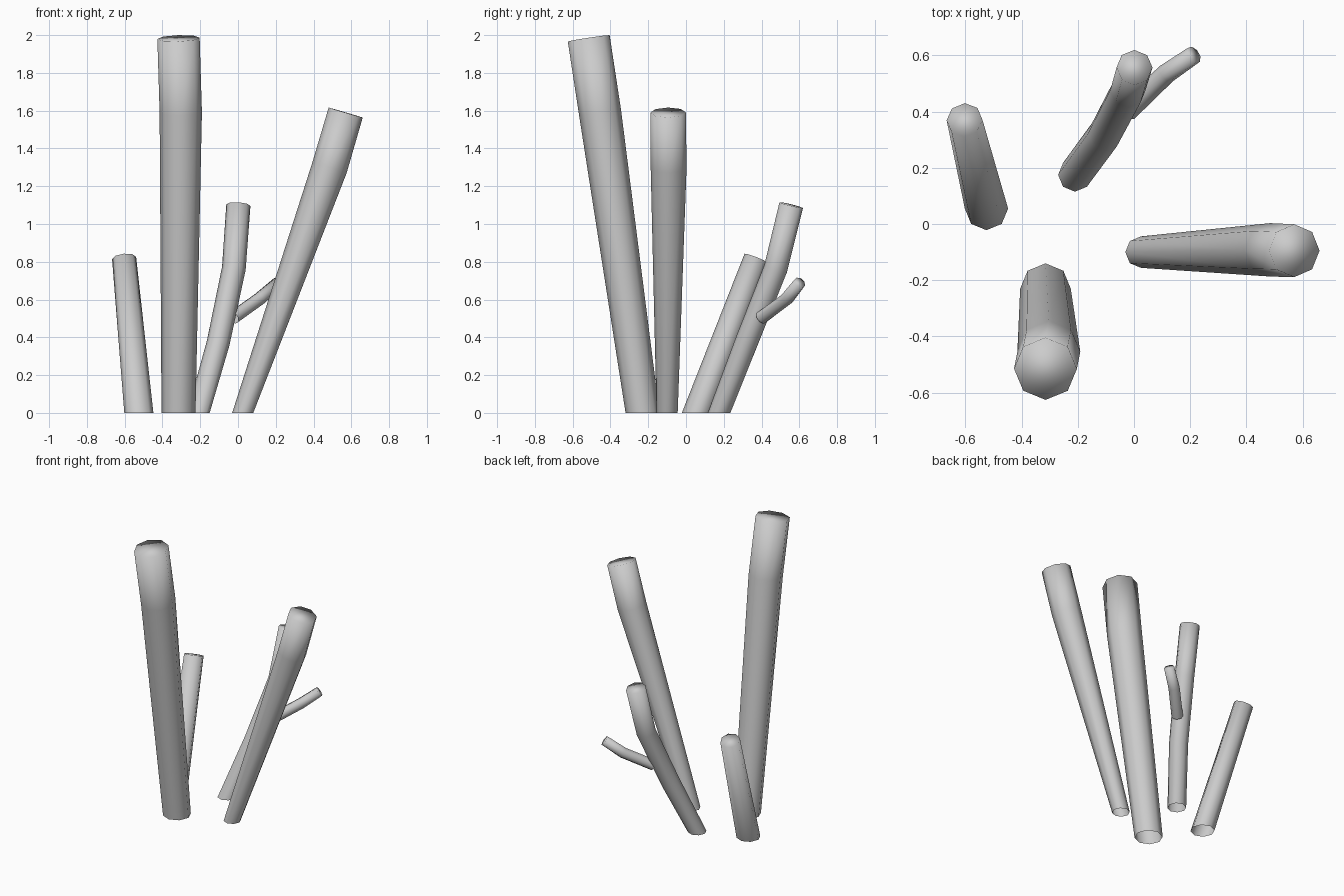
import bpy, bmesh
from math import cos, sin, pi
from mathutils import Vector

if "Cube" in bpy.data.objects:
    bpy.data.objects.remove(bpy.data.objects["Cube"])

SIDES = 8
UP = Vector((0, 0, 1))


def stem(name, path, grounded=True):
    """Smooth eight-sided tube through (x, y, z, radius) points, capped at the tip."""
    pts = [Vector(p[:3]) for p in path]
    bm = bmesh.new()
    rings = []
    for i, p in enumerate(pts):
        before = (p - pts[i - 1]).normalized() if i > 0 else Vector()
        after = (pts[i + 1] - p).normalized() if i < len(pts) - 1 else Vector()
        axis = UP if (i == 0 and grounded) else (before + after).normalized()
        turn = UP.rotation_difference(axis)
        r = path[i][3]
        rings.append([bm.verts.new(p + turn @ Vector((r * cos(2 * pi * k / SIDES),
                                                      r * sin(2 * pi * k / SIDES), 0)))
                      for k in range(SIDES)])
    for a, b in zip(rings, rings[1:]):
        for k in range(SIDES):
            n = (k + 1) % SIDES
            bm.faces.new((a[k], a[n], b[n], b[k]))
    bm.faces.new(rings[-1])
    for f in bm.faces:
        f.smooth = True
    mesh = bpy.data.meshes.new(name)
    bm.to_mesh(mesh)
    bm.free()
    obj = bpy.data.objects.new(name, mesh)
    bpy.context.collection.objects.link(obj)
    return obj


# Main stems
stem("tall_stem", [(-0.315, -0.23, 0, 0.09), (-0.303, -0.455, 1.59, 0.112),
                   (-0.315, -0.515, 1.983, 0.112)])
stem("leaning_stem", [(0.025, -0.10, 0, 0.056), (0.485, -0.092, 1.30, 0.095),
                      (0.57, -0.095, 1.59, 0.094)])
stem("short_stem", [(-0.525, 0.055, 0, 0.077), (-0.603, 0.37, 0.82, 0.064)])
stem("forked_stem", [(-0.21, 0.175, 0, 0.06), (-0.105, 0.318, 0.37, 0.061),
                     (-0.022, 0.475, 0.765, 0.063), (0.002, 0.557, 1.10, 0.064)])

# Side branch growing out of the forked stem
stem("side_branch", [(-0.025, 0.40, 0.505, 0.037), (0.115, 0.535, 0.605, 0.036),
                     (0.213, 0.602, 0.69, 0.033)], grounded=False)
